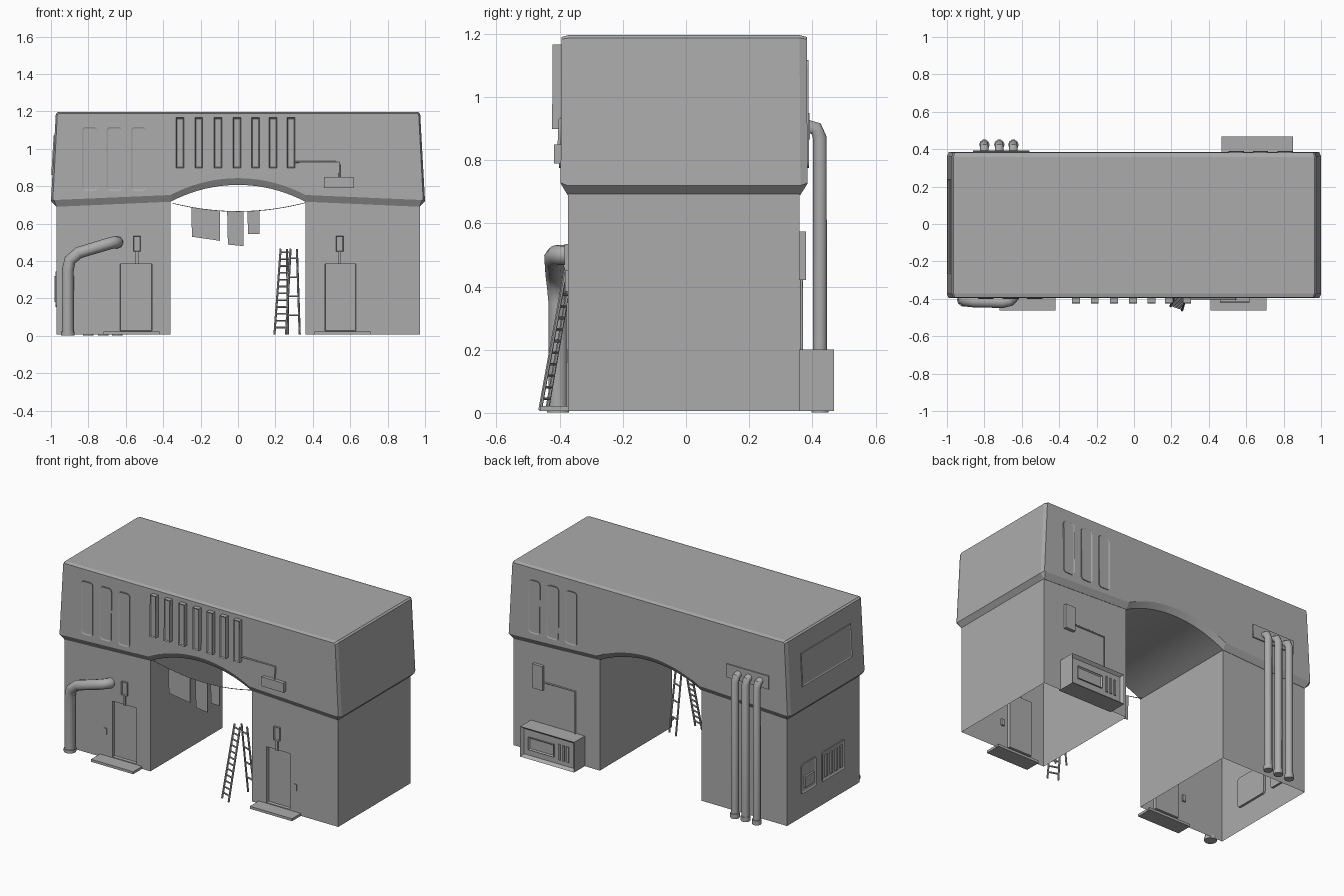
import bpy, bmesh, math
from mathutils import Vector

if "Cube" in bpy.data.objects:
    bpy.data.objects.remove(bpy.data.objects["Cube"])

GREY = (0.41, 0.41, 0.41, 1)
grey = bpy.data.materials.new("plain_grey")
grey.use_nodes = True
grey.diffuse_color = GREY
grey.node_tree.nodes["Principled BSDF"].inputs["Base Color"].default_value = GREY


def finish(name, bm, smooth=None):
    mesh = bpy.data.meshes.new(name)
    bm.to_mesh(mesh)
    bm.free()
    mesh.materials.append(grey)
    ob = bpy.data.objects.new(name, mesh)
    bpy.context.collection.objects.link(ob)
    if smooth:
        shade(ob, smooth)
    return ob


def shade(ob, angle):
    bpy.ops.object.select_all(action='DESELECT')
    ob.select_set(True)
    bpy.context.view_layer.objects.active = ob
    bpy.ops.object.shade_smooth_by_angle(angle=math.radians(angle))


def tube(name, points, radius, sides=3):
    """Round pipe, cable or rail along a path."""
    cu = bpy.data.curves.new(name, 'CURVE')
    cu.dimensions = '3D'
    cu.bevel_depth = radius
    cu.bevel_resolution = sides
    cu.use_fill_caps = True
    sp = cu.splines.new('POLY')
    sp.points.add(len(points) - 1)
    for p, co in zip(sp.points, points):
        p.co = (*co, 1)
    cu.materials.append(grey)
    ob = bpy.data.objects.new(name, cu)
    bpy.context.collection.objects.link(ob)
    bpy.ops.object.select_all(action='DESELECT')
    ob.select_set(True)
    bpy.context.view_layer.objects.active = ob
    bpy.ops.object.convert(target='MESH')
    shade(bpy.context.object, 40)


# Wall frames: origin, across, up (upper walls lean inwards)
FRONT = ((0, -0.373, 0), (1, 0, 0), (0, 0, 1))
BACK = ((0, 0.36, 0), (-1, 0, 0), (0, 0, 1))
SIDE = ((-0.968, 0, 0), (0, -1, 0), (0, 0, 1))
FRONT_TOP = ((0, -0.4013, 0), (1, 0, 0), (0, 0.006, 1))
BACK_TOP = ((0, 0.3892, 0), (-1, 0, 0), (0, -0.006, 1))
SIDE_TOP = ((-1.043, 0, 0), (0, -1, 0), (0.06, 0, 1))


def panel(name, wall, u0, u1, v0, v1, depth, border=0, recess=0, radius=0):
    """Plate standing out of a wall, optionally with rounded corners and a sunk middle."""
    o, u, v = (Vector(a) for a in wall)
    w = u.cross(v).normalized()
    if radius:
        pts = []
        corners = [(u1, v0, -1, 1), (u1, v1, -1, -1), (u0, v1, 1, -1), (u0, v0, 1, 1)]
        for k, (cu, cv, su, sv) in enumerate(corners):
            for i in range(5):
                a = math.radians(-90 + 90 * k + 22.5 * i)
                pts.append((cu + su * radius + radius * math.cos(a),
                            cv + sv * radius + radius * math.sin(a)))
    else:
        pts = [(u0, v0), (u1, v0), (u1, v1), (u0, v1)]
    bm = bmesh.new()
    low = [bm.verts.new(o + u * a + v * b - w * 0.012) for a, b in pts]
    top = [bm.verts.new(o + u * a + v * b + w * depth) for a, b in pts]
    bm.faces.new(low[::-1])
    face = bm.faces.new(top)
    for i in range(len(pts)):
        j = (i + 1) % len(pts)
        bm.faces.new((low[i], low[j], top[j], top[i]))
    bm.normal_update()
    if border:
        bmesh.ops.inset_individual(bm, faces=[face], thickness=border, depth=-recess)
    return finish(name, bm)


# Upper storey: lofted rings with an arched underside and chamfered edges
def underside(x):
    a = abs(x)
    if a >= 0.36:
        return 0.717 - (a - 0.36) * 0.044
    r = 0.765
    return 0.627 + 0.09 + math.sqrt(r * r - x * x) - (r - 0.09)


def ring(k):
    xs = [-0.97] + [-0.36 + 0.72 * i / 20 for i in range(21)] + [0.97]
    pts = [(x * (1 + 0.015 * k) if abs(x) > 0.9 else x, underside(x) + 0.036 * k) for x in xs]
    right = [(1 - 0.01 * k, 0.72 + 0.008 * k), (0.974 - 0.008 * k, 1.187 - 0.004 * k),
             (0.964 - 0.006 * k, 1.196 - 0.006 * k)]
    return pts + right + [(-x, z) for x, z in reversed(right)]


bm = bmesh.new()
loops = []
for y, k in ((-0.397, 1), (-0.375, 0), (0.362, 0), (0.385, 1)):
    loops.append([bm.verts.new((x, y * (1 - 0.015 * max(z - 0.72, 0)), z)) for x, z in ring(k)])
for a, b in zip(loops, loops[1:]):
    for i in range(len(a)):
        j = (i + 1) % len(a)
        bm.faces.new((a[i], a[j], b[j], b[i]))
bm.faces.new(loops[0])
bm.faces.new(loops[-1])
bmesh.ops.recalc_face_normals(bm, faces=bm.faces)
finish("upper_storey", bm, 12)


# Legs: open-bottomed walls with a sunk door in the front
def leg(name, x0, x1, d0, d1):
    bm = bmesh.new()
    xs, zs = (x0, d0, d1, x1), (0.006, 0.027, 0.385, 0.73)
    g = [[bm.verts.new((x, -0.373, z)) for x in xs] for z in zs]
    for r in range(3):
        for c in range(3):
            f = bm.faces.new((g[r][c], g[r][c + 1], g[r + 1][c + 1], g[r + 1][c]))
            if r == c == 1:
                door = f
    bl, br = (bm.verts.new((x, 0.36, 0.006)) for x in (x0, x1))
    tl, tr = (bm.verts.new((x, 0.36, 0.73)) for x in (x0, x1))
    bm.faces.new((br, bl, tl, tr))
    bm.faces.new((bl, g[0][0], g[3][0], tl))
    bm.faces.new((g[0][3], br, tr, g[3][3]))
    bm.normal_update()
    bmesh.ops.inset_individual(bm, faces=[door], thickness=0.003, depth=-0.018)
    finish(name, bm)


leg("right_leg", -0.97, -0.361, -0.63, -0.46)
leg("left_leg", 0.36, 0.973, 0.465, 0.63)

for side, c, step, pad in (("right", -0.54, -0.57, -0.68), ("left", 0.543, 0.558, 0.67)):
    panel(side + "_door_step", FRONT, step - 0.15, step + 0.15, 0.006, 0.022, 0.09)
    panel(side + "_door_lamp", FRONT, c - 0.02, c + 0.02, 0.45, 0.535, 0.012, 0.006, 0.006)
    panel(side + "_lamp_stem", FRONT, c - 0.007, c + 0.007, 0.385, 0.45, 0.01)
    panel(side + "_door_keypad", FRONT, pad - 0.011, pad + 0.011, 0.16, 0.2, 0.004)

# Tall rounded windows, front and back
for wall, tag, shift in ((FRONT_TOP, "front", 0), (BACK_TOP, "back", -0.015)):
    for u in (-0.834, -0.702, -0.572):
        panel(tag + "_window", wall, u + shift, u + shift + 0.082, 0.775, 1.117,
              0.005, 0.008, 0.003, 0.02)

# Row of raised vents, with a cable to a junction box
for x in (-0.31, -0.21, -0.107, -0.005, 0.093, 0.187, 0.283):
    panel("vent", FRONT_TOP, x - 0.021, x + 0.021, 0.898, 1.166, 0.028, 0.008, 0.006)
tube("vent_cable", [(0.283, -0.398, 0.93), (0.543, -0.398, 0.93), (0.543, -0.402, 0.84)], 0.005)
panel("front_junction_box", FRONT_TOP, 0.46, 0.617, 0.79, 0.85, 0.022)

# Bent front pipe with foot
tube("front_pipe", [(-0.91, -0.405, 0.01), (-0.91, -0.405, 0.35), (-0.898, -0.41, 0.405),
                    (-0.85, -0.415, 0.445), (-0.7, -0.418, 0.49), (-0.665, -0.41, 0.5),
                    (-0.645, -0.39, 0.5), (-0.645, -0.36, 0.5)], 0.032)
tube("front_pipe_foot", [(-0.91, -0.405, 0.002), (-0.91, -0.405, 0.022)], 0.037)

# Three rear drain pipes and their wall plate
panel("drain_plate", BACK_TOP, 0.56, 0.86, 0.865, 0.95, 0.008)
for x in (-0.8, -0.72, -0.645):
    tube("drain_pipe", [(x, 0.424, 0.003), (x, 0.424, 0.87), (x, 0.412, 0.9),
                        (x, 0.37, 0.91)], 0.023)
    tube("drain_foot", [(x, 0.424, 0.001), (x, 0.424, 0.03)], 0.028)

# Rear machine cabinet, meter and cable
panel("cabinet", BACK, -0.85, -0.467, 0.006, 0.2, 0.108, 0.022, 0.018)
CABINET = ((0, 0.45, 0), (-1, 0, 0), (0, 0, 1))
panel("cabinet_hatch", CABINET, -0.8, -0.62, 0.06, 0.14, 0.008, 0.012, 0.01)
for u in (-0.59, -0.56, -0.53):
    panel("cabinet_slat", CABINET, u, u + 0.014, 0.05, 0.15, 0.007)
panel("meter_box", BACK, -0.825, -0.755, 0.42, 0.575, 0.02)
tube("meter_cable", [(0.76, 0.366, 0.47), (0.53, 0.366, 0.47), (0.53, 0.366, 0.19)], 0.005)

# Side sign panel and two wall grilles
panel("side_panel", SIDE_TOP, -0.24, 0.265, 0.86, 1.07, 0.007, 0.012, 0.004)
panel("side_hatch", SIDE, -0.22, -0.07, 0.155, 0.345, 0.008, 0.012, 0.006, 0.015)
panel("side_hatch_cover", SIDE, -0.19, -0.1, 0.19, 0.26, 0.014)
panel("side_grille", SIDE, -0.01, 0.22, 0.155, 0.345, 0.008, 0.012, 0.006, 0.015)
for i in range(4):
    panel("grille_slat", SIDE, 0.02 + 0.05 * i, 0.04 + 0.05 * i, 0.18, 0.32, 0.012)

# Washing line with three cloths
line = lambda x: 0.665 + 0.36 * x * x
tube("washing_line", [(x / 20, -0.35, line(x / 20)) for x in range(-7, 8)]
     + [(0.37, -0.35, line(0.37))], 0.002, 1)
for x0, x1, b0, b1 in ((-0.25, -0.095, 0.53, 0.508), (-0.058, 0.03, 0.488, 0.48),
                       (0.05, 0.115, 0.545, 0.545)):
    bm = bmesh.new()
    bm.faces.new([bm.verts.new((x, -0.35, z)) for x, z in
                  ((x0 + 0.004, b0), (x1, b1), (x1, line(x1)), (x0, line(x0)))])
    cloth = finish("hanging_cloth", bm)
    mod = cloth.modifiers.new("thickness", 'SOLIDIFY')
    mod.thickness = 0.003

# Stepladder: runged front frame and propping back frame
across = Vector((0.062, -0.022, 0))
top = Vector((0.228, -0.36, 0.465))
for tag, foot, apex, rungs in (("front", Vector((0.195, -0.44, 0.008)), top, 12),
                               ("back", Vector((0.268, -0.28, 0.008)),
                                top + Vector((0.034, 0.022, 0)), 4)):
    for s in (0, 1):
        tube("ladder_%s_rail" % tag, [foot + across * s, apex + across * s * 0.85], 0.006, 1)
    for i in range(1, rungs + 1):
        t = i / (rungs + 0.5)
        a = foot.lerp(apex, t)
        tube("ladder_%s_rung" % tag, [a, a + across * (1 - 0.15 * t)], 0.005, 1)
